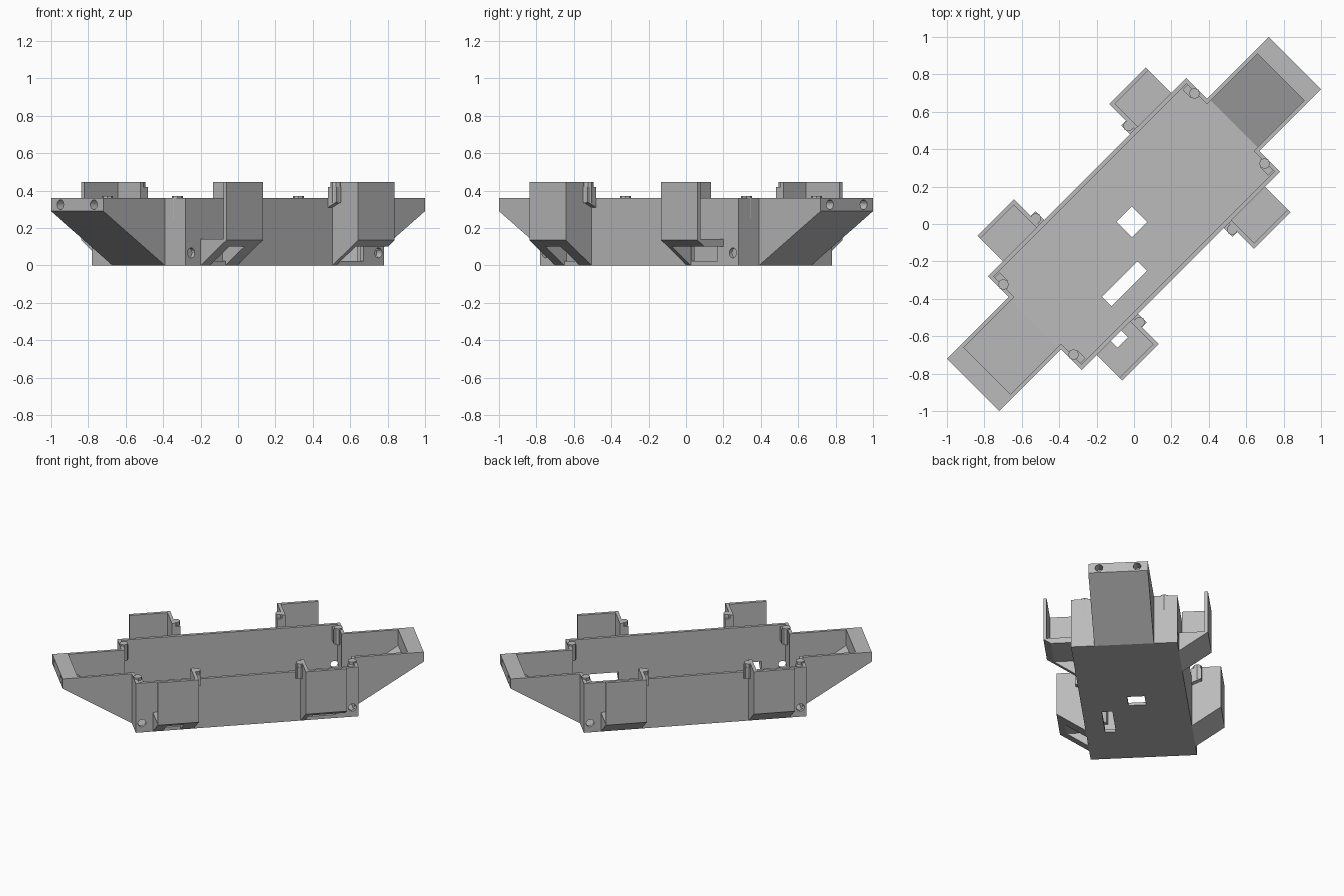
import bpy, bmesh, math
from mathutils import Matrix, Vector

if "Cube" in bpy.data.objects:
    bpy.data.objects.remove(bpy.data.objects["Cube"])

# Parts are laid out along (u, v) and turned 45 degrees about z
TURN = Matrix.Rotation(math.radians(45), 4, 'Z')
grey = bpy.data.materials.new("plain grey")
grey.diffuse_color = (0.50, 0.50, 0.50, 1)
grey.use_nodes = True
grey.node_tree.nodes["Principled BSDF"].inputs["Base Color"].default_value = grey.diffuse_color


def finish(name, bm):
    bmesh.ops.transform(bm, matrix=TURN, verts=bm.verts)
    bmesh.ops.recalc_face_normals(bm, faces=bm.faces)
    me = bpy.data.meshes.new(name)
    bm.to_mesh(me)
    bm.free()
    me.materials.append(grey)
    ob = bpy.data.objects.new(name, me)
    bpy.context.collection.objects.link(ob)
    return ob


def prism(name, profile, lo, hi, axis):
    """Extrude an (a, z) profile; axis 'v' runs it along v, 'u' along u."""
    bm = bmesh.new()
    put = (lambda a, z, t: (a, t, z)) if axis == 'v' else (lambda a, z, t: (t, a, z))
    f = bm.faces.new([bm.verts.new(put(a, z, lo)) for a, z in profile])
    ext = bmesh.ops.extrude_face_region(bm, geom=[f])
    move = Vector(put(0, 0, hi - lo))
    bmesh.ops.translate(bm, vec=move, verts=[g for g in ext["geom"] if isinstance(g, bmesh.types.BMVert)])
    return finish(name, bm)


def box(name, u, v, z):
    u, v, z = sorted(u), sorted(v), sorted(z)
    return prism(name, [(u[0], z[0]), (u[1], z[0]), (u[1], z[1]), (u[0], z[1])], v[0], v[1], 'v')


def rod(name, pos, r, length, axis='Z', sides=16):
    bm = bmesh.new()
    bmesh.ops.create_cone(bm, cap_ends=True, segments=sides, radius1=r, radius2=r, depth=length)
    rot = {'Z': Matrix(), 'U': Matrix.Rotation(math.pi / 2, 4, 'Y'),
           'V': Matrix.Rotation(math.pi / 2, 4, 'X')}[axis]
    bmesh.ops.transform(bm, matrix=Matrix.Translation(pos) @ rot, verts=bm.verts)
    return finish(name, bm)


def cut(ob, cutters):
    for c in cutters:
        m = ob.modifiers.new("cut", 'BOOLEAN')
        m.operation, m.solver, m.object = 'DIFFERENCE', 'EXACT', c
    bpy.context.view_layer.update()
    me = bpy.data.meshes.new_from_object(ob.evaluated_get(bpy.context.evaluated_depsgraph_get()))
    ob.modifiers.clear()
    ob.data = me
    for c in cutters:
        bpy.data.objects.remove(c)


L, W, H = 0.75, 0.354, 0.36      # tray half length, half width, height
T = 0.022                        # wall thickness

# Tray: hollow box, open at both ends, with floor holes and wall windows
tray = box("tray", (-L, L), (-W, W), (0, H))
cutters = [
    box("c", (-L + T, L - T), (-W + T, W - T), (0.02, 0.6)),
    box("c", (-L - 0.1, L + 0.1), (-0.177, 0.177), (0.02, 0.6)),
    box("c", (-0.057, 0.057), (-0.042, 0.075), (-0.1, 0.1)),
    box("c", (-0.396, -0.127), (-0.226, -0.155), (-0.1, 0.1)),
    box("c", (0.396, 0.594), (-W - 0.05, -W + 0.05), (0.025, 0.10)),
    box("c", (-0.566, -0.45), (-W - 0.05, -W + 0.05), (0.025, 0.10)),
]
for su in (-1, 1):
    for sv in (-1, 1):
        cutters.append(rod("c", (su * 0.708, sv * W, 0.067), 0.027, 0.08, 'V'))
cut(tray, cutters)

for su in (-1, 1):
    # End chutes: sloping hollow troughs with a thick drilled end bar
    outer = [(su * a, z) for a, z in ((L, 0), (1.216, 0.29), (1.216, H), (L, H))]
    inner = [(su * a, z) for a, z in ((L - 0.05, 0.02), (L + 0.008, 0.02), (1.11, 0.245),
                                      (1.11, 0.6), (L - 0.05, 0.6))]
    chute = prism("end_chute", outer, -0.198, 0.198, 'v')
    cut(chute, [prism("c", inner, -0.177, 0.177, 'v')]
        + [rod("c", (su * 1.216, s * 0.127, 0.325), 0.026, 0.14, 'U') for s in (-1, 1)])

    for sv in (-1, 1):
        # Side pockets: wedge base, outer plate and one inner side wall
        u0, u1, V = 0.36, 0.636, 0.548
        base = prism("pocket_base", [(sv * W, 0), (sv * V, 0.135), (sv * V, 0.14), (sv * W, 0.14)],
                     su * u0, su * u1, 'u')
        if sv < 0 and su > 0:      # base hollowed below, open at the end
            cut(base, [box("c", (0.39, 0.7), (-0.3, -0.7), (-0.1, 0.10))])
        elif sv < 0:               # base with a slot and a hole through it
            cut(base, [box("c", (-0.566, -0.45), (-0.3, -0.7), (-0.1, 0.10)),
                       box("c", (-0.53, -0.45), (-0.3, -0.405), (0.05, 0.3))])
        box("pocket_plate", (su * u0, su * u1), (sv * (V - T), sv * V), (0.135, 0.445))
        box("pocket_side", (su * u0, su * (u0 + T)), (sv * W, sv * V), (0.135, 0.445))

        # Small lug beside the pocket, with a round pin on top
        prism("lug", [(sv * W, 0.31), (sv * 0.42, 0.34), (sv * 0.42, 0.42), (sv * W, 0.42)],
              su * 0.325, su * u0, 'u')
        rod("lug_pin", (su * 0.35, sv * 0.392, 0.39), 0.029, 0.11, sides=8)

        # Corner block and pin inside the tray
        box("corner_block", (su * 0.69, su * 0.735), (sv * 0.265, sv * 0.325), (0.25, H - 0.01))
        rod("corner_pin", (su * 0.722, sv * 0.265, 0.31), 0.029, 0.12, sides=8)
